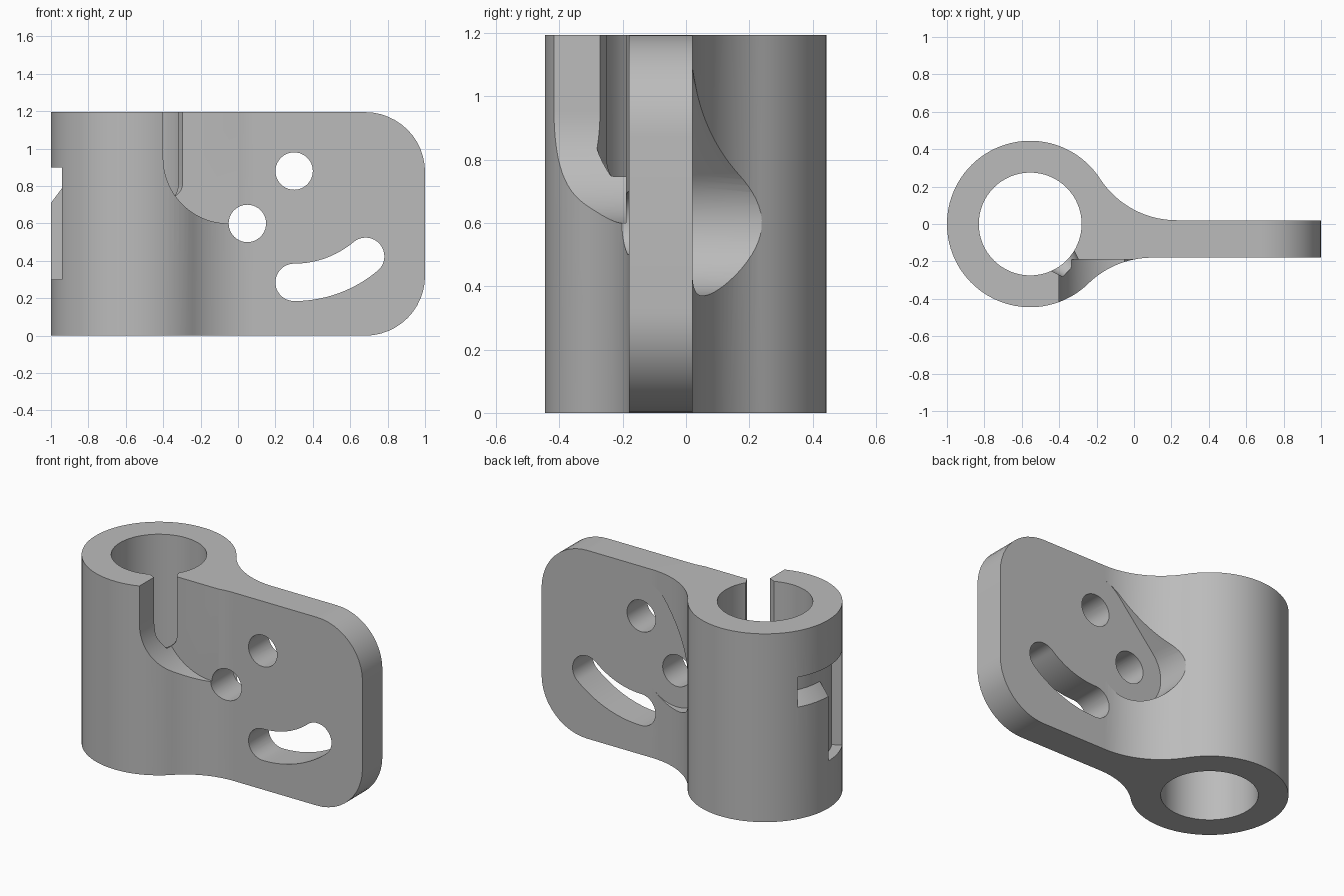
import bpy, bmesh
from math import sin, cos, pi, radians, sqrt, atan2
from mathutils import Vector

if "Cube" in bpy.data.objects:
    bpy.data.objects.remove(bpy.data.objects["Cube"], do_unlink=True)

HEIGHT, CX, R_OUT, R_IN = 1.195, -0.555, 0.445, 0.275
BACK, FRONT, FILLET = 0.02, -0.18, 0.49

steel = bpy.data.materials.new("plain grey")
steel.use_nodes = True
steel.diffuse_color = (0.5, 0.5, 0.5, 1)
steel.node_tree.nodes["Principled BSDF"].inputs["Base Color"].default_value = (0.5, 0.5, 0.5, 1)


def arc(cx, cy, r, a0, a1, n=24):
    return [(cx + r * cos(a0 + (a1 - a0) * i / n), cy + r * sin(a0 + (a1 - a0) * i / n))
            for i in range(n + 1)]


def loft(name, rings, closed=False):
    """Solid skinned through a list of matching point rings."""
    bm = bmesh.new()
    rows = [[bm.verts.new(p) for p in ring] for ring in rings]
    n = len(rows[0])
    for a, b in zip(rows, rows[1:]):
        for i in range(n):
            j = (i + 1) % n
            bm.faces.new((a[i], a[j], b[j], b[i]))
    bm.faces.new(rows[0])
    bm.faces.new(rows[-1])
    bmesh.ops.recalc_face_normals(bm, faces=bm.faces)
    mesh = bpy.data.meshes.new(name)
    bm.to_mesh(mesh)
    bm.free()
    ob = bpy.data.objects.new(name, mesh)
    bpy.context.collection.objects.link(ob)
    return ob


def prism_y(name, pts, y0, y1):
    return loft(name, [[(x, y, z) for x, z in pts] for y in (y0, y1)])


def prism_z(name, pts, z0, z1):
    return loft(name, [[(x, y, z) for x, y in pts] for z in (z0, z1)])


def sweep(name, profile, a0, a1, n=12):
    """Radius/height profile turned about the sleeve axis, angles in degrees."""
    angles = [radians(a0 + (a1 - a0) * i / n) for i in range(n + 1)]
    return loft(name, [[(CX + r * cos(a), r * sin(a), z) for r, z in profile] for a in angles])


def cut(body, cutter):
    mod = body.modifiers.new("cut", "BOOLEAN")
    mod.operation, mod.solver, mod.object = "DIFFERENCE", "EXACT", cutter
    bpy.context.view_layer.objects.active = body
    bpy.ops.object.modifier_apply(modifier=mod.name)
    bpy.data.objects.remove(cutter, do_unlink=True)


def fillet_centre(face_y, side):
    y = face_y + side * FILLET
    return CX + sqrt((R_OUT + FILLET) ** 2 - y * y), y


# Outline of sleeve, blends and flange
fx, fy = fillet_centre(FRONT, -1)
bx, by = fillet_centre(BACK, 1)
a_front, a_back = atan2(fy, fx - CX), atan2(by, bx - CX)
outline = arc(CX, 0, R_OUT, a_back, 2 * pi + a_front, 72)
outline += arc(fx, fy, FILLET, a_front + pi, pi / 2)[1:]
outline += [(1, FRONT), (1, BACK)]
outline += arc(bx, by, FILLET, 1.5 * pi, a_back + pi)[:-1]
body = prism_z("clamp_bracket", outline, 0, HEIGHT)

# Rounded outer corners of the flange
bm = bmesh.new()
bm.from_mesh(body.data)
ends = [e for e in bm.edges if all(v.co.x > 0.99 for v in e.verts)
        and abs(e.verts[0].co.z - e.verts[1].co.z) < 0.01]
bmesh.ops.bevel(bm, geom=ends, offset=0.32, offset_type="OFFSET", segments=12,
                profile=0.5, affect="EDGES")
bm.to_mesh(body.data)
bm.free()

# Sleeve bore
cut(body, prism_z("bore", arc(CX, 0, R_IN, 0, 2 * pi, 64)[:-1], -0.1, HEIGHT + 0.1))

# Front relief with a curved lower corner
relief = arc(-0.05, 0.95, 0.35, pi, 1.5 * pi) + [(0.2, 0.6), (0.2, 1.4), (-0.4, 1.4)]
cut(body, prism_y("front_relief", relief, -0.6, -0.19))


# Diagonal tapered slot from the relief into the bore
def slot_ring(half, v):
    pts = arc(-0.407, 0.81, half, pi, 2 * pi) + [(-0.407 + half, 1.4), (-0.407 - half, 1.4)]
    return [Vector(((u + v) / sqrt(2), (u - v) / sqrt(2), z)) for u, z in pts]


cut(body, loft("split_slot", [slot_ring(0.106, -0.2), slot_ring(0.061, -0.07)]))

# Back pocket around the two bolt holes
holes = [(0.05, 0.6), (0.3, 0.88)]
(x0, z0), (x1, z1) = holes
tilt = atan2(z1 - z0, x1 - x0)
pocket = arc(x0, z0, 0.23, tilt + pi / 2, tilt + 1.5 * pi, 32)
pocket += arc(x1, z1, 0.23, tilt - pi / 2, tilt + pi / 2, 32)
cut(body, prism_y("back_pocket", pocket, BACK, 0.7))

# Bolt holes
for x, z in holes:
    cut(body, prism_y("bolt_hole", arc(x, z, 0.1, 0, 2 * pi, 40)[:-1], -0.7, 0.7))

# Curved adjustment slot centred on the upper hole
start, end, mid = -pi / 2, radians(-50), 0.595
ex, ez = x1 + mid * cos(end), z1 + mid * sin(end)
slot = arc(x1, z1, mid + 0.1, start, end)
slot += arc(ex, ez, 0.1, end, end + pi)[1:]
slot += arc(x1, z1, mid - 0.1, end, start)[1:]
slot += arc(x1, z1 - mid, 0.1, start + pi, start + 2 * pi)[1:-1]
cut(body, prism_y("adjustment_slot", slot, -0.7, 0.7))

# Stepped groove on the outside of the sleeve
cut(body, sweep("groove_long", [(0.385, 0.3), (0.5, 0.3), (0.5, 0.9), (0.385, 0.9)], 180, 210))
cut(body, sweep("groove_short", [(0.385, 0.79), (0.5, 0.637), (0.5, 0.9), (0.385, 0.9)], 150, 181))

# Colour and shading
body.data.materials.clear()
body.data.materials.append(steel)
for p in body.data.polygons:
    p.material_index = 0
bpy.ops.object.select_all(action="DESELECT")
body.select_set(True)
bpy.context.view_layer.objects.active = body
bpy.ops.object.shade_smooth_by_angle(angle=radians(25))
